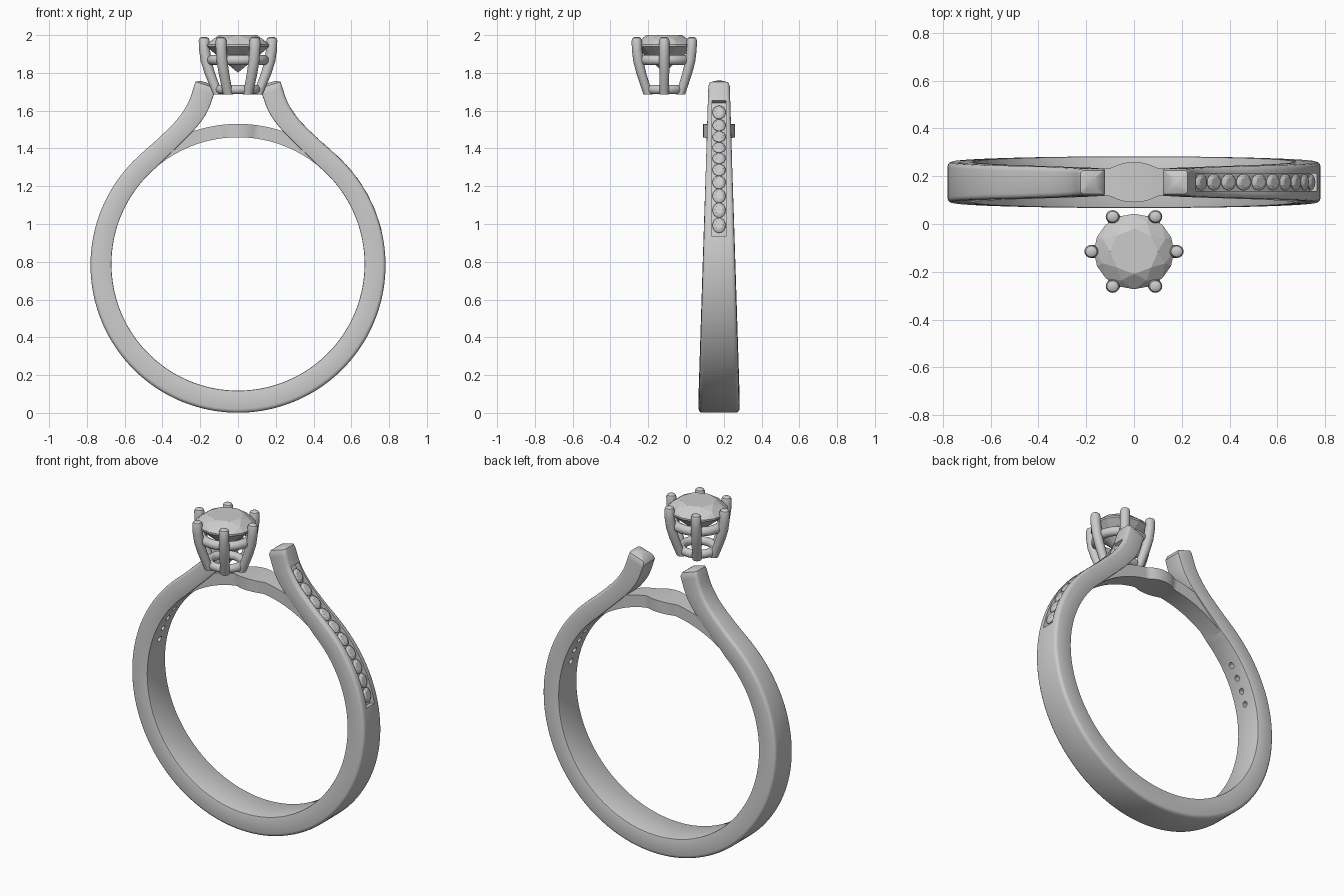
import bpy, bmesh
from math import sin, cos, pi, radians, sqrt
from mathutils import Vector, Matrix

if "Cube" in bpy.data.objects:
    bpy.data.objects.remove(bpy.data.objects["Cube"])

YC = 0.175          # ring plane
HY = -0.115         # stone head centre


def make(name, bm, smooth=True):
    bmesh.ops.recalc_face_normals(bm, faces=bm.faces)
    me = bpy.data.meshes.new(name)
    bm.to_mesh(me)
    bm.free()
    ob = bpy.data.objects.new(name, me)
    bpy.context.collection.objects.link(ob)
    if smooth:
        shade(ob)
    return ob


def shade(ob):
    bpy.ops.object.select_all(action='DESELECT')
    ob.select_set(True)
    bpy.context.view_layer.objects.active = ob
    bpy.ops.object.shade_smooth_by_angle(angle=radians(35))


def loft(bm, sections):
    rings = [[bm.verts.new(p) for p in s] for s in sections]
    n = len(rings[0])
    for a, b in zip(rings, rings[1:]):
        for k in range(n):
            bm.faces.new((a[k], a[(k + 1) % n], b[(k + 1) % n], b[k]))
    bm.faces.new(rings[0])
    bm.faces.new(rings[-1])


def section(i, o, hw, r=0.0, ri=0.0):
    """Cross-section from inner point i to outer point o (x,z), rounded corners."""
    d = o - i
    L = d.length
    d = d / L
    half = [(ri * (1 - cos(a)), hw - ri * (1 - sin(a))) for a in (0, pi / 4, pi / 2)] if ri else [(0, hw)]
    half += [(L - r * (1 - sin(a)), hw - r * (1 - cos(a))) for a in (0, pi / 6, pi / 3, pi / 2)] if r else [(L, hw)]
    pts = half + [(u, -v) for u, v in reversed(half)]
    return [Vector((i.x + d.x * u, YC + v, i.y + d.y * u)) for u, v in pts]


def spline(pts, steps):
    out = []
    for k in range(1, len(pts) - 1):
        p0, p1, p2 = pts[k - 1], pts[k], pts[k + 1]
        p3 = pts[k + 2] if k + 2 < len(pts) else p2 * 2 - p1
        for s in range(1, steps + 1):
            t = s / steps
            out.append(0.5 * (2 * p1 + (p2 - p0) * t + (2 * p0 - 5 * p1 + 4 * p2 - p3) * t * t
                              + (3 * p1 - p0 - 3 * p2 + p3) * t ** 3))
    return out


def side(zc, r, a1, arm):
    N = 60
    arc = [Vector((r * cos(a), zc + r * sin(a))) for a in
           (radians(-90 + (a1 + 90) * k / N) for k in range(N + 1))]
    ctrl = [arc[-8], arc[-1]] + [Vector(p) for p in arm]
    return arc + spline(ctrl, 7)


# Shank: tapered band whose ends sweep up into two arms
inner = side(0.788, 0.67, 50, [(.315, 1.415), (.226, 1.505), (.165, 1.59), (.122, 1.70)])
outer = side(0.782, 0.781, 42, [(.42, 1.455), (.325, 1.55), (.265, 1.64), (.231, 1.735)])
half = [section(i, o, 0.11 - 0.031 * (i.y + o.y) / 2, 0.02, 0.006) for i, o in zip(inner, outer)]
tip = half[-1]
c = sum(tip, Vector()) / len(tip)
for s, h in ((0.88, 0.02), (0.35, 0.034)):
    half.append([c + (p - c) * s + Vector((0.0, 0, h)) for p in tip])
left = [[Vector((-p.x, p.y, p.z)) for p in s] for s in reversed(half[1:])]
bm = bmesh.new()
loft(bm, left + half)
shank = make("shank", bm, False)

# Cutters: stone channel on the right arm and small holes on the inside
run = [k for k, o in enumerate(outer) if 0.92 < o.y < 1.665]
bm = bmesh.new()
secs = []
for k in run:
    t = (outer[k + 1] - outer[k - 1]).normalized()
    n = Vector((t.y, -t.x))
    secs.append(section(outer[k] - n * 0.03, outer[k] + n * 0.03, 0.037))
loft(bm, secs)
channel = make("channel_cutter", bm, False)

bm = bmesh.new()
for sx in (-1, 1):
    for k in range(4):
        a = radians(15 + 6.6 * k)
        d = Vector((sx * cos(a), 0, sin(a)))
        m = Matrix.Translation(Vector((0, YC, 0.785)) + d * 0.68) @ d.to_track_quat('Z', 'Y').to_matrix().to_4x4()
        bmesh.ops.create_cone(bm, cap_ends=True, segments=16, radius1=0.017, radius2=0.017, depth=0.1, matrix=m)
holes = make("hole_cutter", bm, False)

for cut in (channel, holes):
    cut.hide_render = True
    mod = shank.modifiers.new("cut", 'BOOLEAN')
    mod.operation, mod.solver, mod.object = 'DIFFERENCE', 'EXACT', cut
    bpy.context.view_layer.objects.active = shank
    bpy.ops.object.modifier_apply(modifier=mod.name)
    bpy.data.objects.remove(cut)
shade(shank)

# Bridge under the head, widening to an oval in the middle
secs = []
for k in range(65):
    a = radians(48 + 84 * k / 64)
    x = 0.72 * cos(a)
    hw = max(0.058, 0.084 * sqrt(max(0, 1 - (x / 0.13) ** 2)))
    d = Vector((cos(a), sin(a)))
    secs.append(section(Vector((0, .788)) + d * 0.671, Vector((0, .788)) + d * 0.742, hw))
bm = bmesh.new()
loft(bm, secs)
make("bridge", bm)


# Brilliant-cut gem
def gem(name, mat):
    bm = bmesh.new()
    for n, r, z, off in ((8, .6, .33, 0), (8, .83, .2, .5), (16, 1, .03, 0), (16, 1, -.03, 0), (1, 0, -.86, 0)):
        for k in range(n):
            a = 2 * pi * (k + off) / n
            bm.verts.new((r * cos(a), r * sin(a), z))
    bmesh.ops.convex_hull(bm, input=bm.verts)
    bm.transform(mat)
    return make(name, bm, False)


gem("centre_stone", Matrix.Translation((0, HY, 1.945)) @ Matrix.Diagonal((.168, .158, .167, 1)))

# Row of small stones, evenly spaced along the channel
pts = [outer[k] for k in run]
dist = [0.0]
for a, b in zip(pts, pts[1:]):
    dist.append(dist[-1] + (b - a).length)
for j in range(10):
    s = dist[-1] * (j + 0.75) / 10.5
    k = max(q for q in range(len(pts) - 1) if dist[q] <= s)
    t = (pts[k + 1] - pts[k]).normalized()
    p = pts[k] + t * (s - dist[k])
    T, Y, N = Vector((t.x, 0, t.y)), Vector((0, 1, 0)), Vector((t.y, 0, -t.x))
    rot = Matrix((T, Y, N)).transposed().to_4x4()
    loc = Vector((p.x, YC, p.y)) - N * 0.011
    gem(f"small_stone_{j + 1}", Matrix.Translation(loc) @ rot @ Matrix.Diagonal((.042, .035, .036, 1)))

# Six prongs
prof = [(.105, 1.685, .026), (.127, 1.74, .027), (.150, 1.80, .028), (.168, 1.86, .029),
        (.177, 1.92, .029), (.179, 1.97, .029), (.179, 1.984, .024), (.179, 1.99, .014)]
for j in range(6):
    a = j * pi / 3
    bm = bmesh.new()
    loft(bm, [[Vector((r * cos(a) + w * cos(b), HY + .94 * (r * sin(a) + w * sin(b)), z))
               for b in (2 * pi * q / 16 for q in range(16))] for r, z, w in prof])
    make(f"prong_{j + 1}", bm)

# Upper and lower rails joining the prongs
for name, R, r, z in (("upper_rail", .138, .027, 1.868), ("lower_rail", .095, .025, 1.712)):
    bpy.ops.mesh.primitive_torus_add(major_segments=48, minor_segments=14, major_radius=R, minor_radius=r,
                                     location=(0, HY, z))
    ob = bpy.context.object
    ob.name = name
    ob.scale.y = 0.94
    shade(ob)
